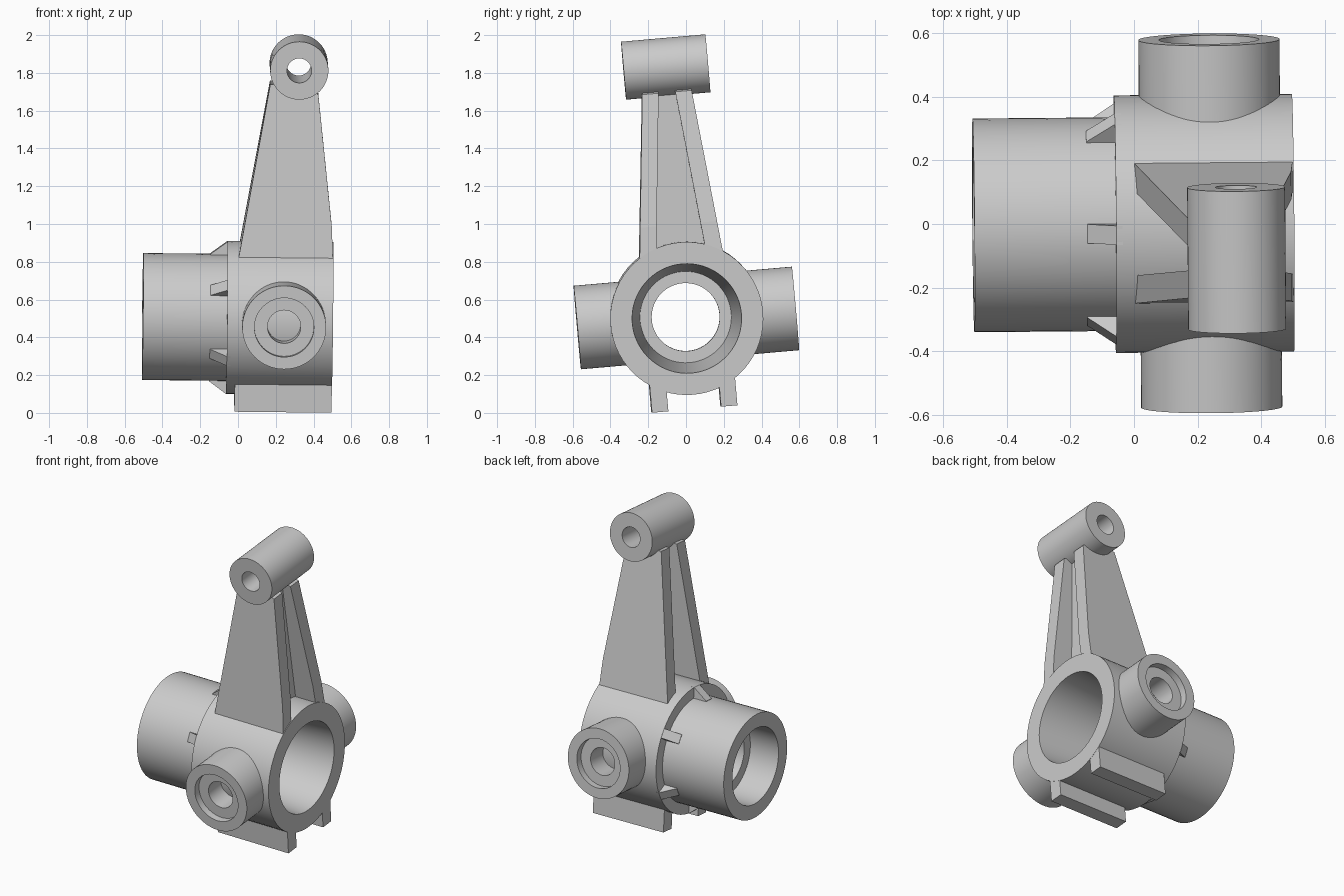
import bpy, bmesh, math
from mathutils import Matrix, Vector

if "Cube" in bpy.data.objects:
    bpy.data.objects.remove(bpy.data.objects["Cube"])

steel = bpy.data.materials.new("grey_metal")
steel.diffuse_color = (0.6, 0.6, 0.6, 1)
steel.use_nodes = True
steel.node_tree.nodes["Principled BSDF"].inputs["Base Color"].default_value = steel.diffuse_color

# Whole casting leans a few degrees about its bore axis
POSE = Matrix.Translation((0, 0, 0.505)) @ (
    Matrix.Rotation(math.radians(0.5), 4, 'Z')
    @ Matrix.Rotation(math.radians(0.6), 4, 'Y')
    @ Matrix.Rotation(math.radians(5), 4, 'X'))


def finish(name, bm, smooth=False):
    bmesh.ops.remove_doubles(bm, verts=bm.verts, dist=1e-5)
    bmesh.ops.recalc_face_normals(bm, faces=bm.faces)
    mesh = bpy.data.meshes.new(name)
    bm.to_mesh(mesh)
    bm.free()
    mesh.materials.append(steel)
    ob = bpy.data.objects.new(name, mesh)
    bpy.context.collection.objects.link(ob)
    ob.matrix_world = POSE
    if smooth:
        bpy.ops.object.select_all(action='DESELECT')
        ob.select_set(True)
        bpy.context.view_layer.objects.active = ob
        bpy.ops.object.shade_smooth_by_angle(angle=math.radians(30))
    return ob


def lathe(name, profile, place=Matrix(), closed=True, steps=64):
    """Revolve (along, radius) points about the x axis, then place."""
    bm = bmesh.new()
    vs = [bm.verts.new((a, 0, r)) for a, r in profile]
    pairs = list(zip(vs, vs[1:] + vs[:1]))
    es = [bm.edges.new(p) for p in (pairs if closed else pairs[:-1])]
    bmesh.ops.spin(bm, geom=vs + es, cent=(0, 0, 0), axis=(1, 0, 0),
                   angle=2 * math.pi, steps=steps, use_merge=True)
    bm.transform(place)
    return finish(name, bm, True)


def loft(name, ring_a, ring_b):
    """Solid between two matching outlines."""
    bm = bmesh.new()
    a = [bm.verts.new(p) for p in ring_a]
    b = [bm.verts.new(p) for p in ring_b]
    bm.faces.new(a)
    bm.faces.new(b)
    for i in range(len(a)):
        j = (i + 1) % len(a)
        bm.faces.new((a[i], a[j], b[j], b[i]))
    return finish(name, bm)


# Hub and sleeve with tapered bore and inner flange
lathe("hub", [(0.5, 0.405), (-0.06, 0.405), (-0.06, 0.336), (-0.505, 0.336),
              (-0.505, 0.245), (-0.3, 0.245), (-0.3, 0.18), (-0.2, 0.18),
              (-0.2, 0.242), (0.5, 0.29)])

# Side bosses with a shallow recess and a blind hole
for side, label in ((-1, "front"), (1, "back")):
    place = Matrix.Translation((0.24, 0, 0)) @ Matrix.Rotation(
        side * math.pi / 2, 4, 'Z')
    lathe(label + "_boss", [(0.31, 0), (0.31, 0.222), (0.58, 0.222), (0.58, 0.157),
                            (0.535, 0.157), (0.535, 0.088), (0.34, 0.088), (0.34, 0)],
          place, closed=False)

# Top eye with through hole
lathe("top_eye", [(-0.224, 0.154), (0.224, 0.154), (0.224, 0.065), (-0.224, 0.065)],
      Matrix.Translation((0.308, 0.006, 1.334)) @ Matrix.Rotation(math.pi / 2, 4, 'Z'))

# Arm: two leaning tapered plates joined by a web
plate = [(0.007, 0.30), (-0.001, 0.34), (0.156, 1.25), (0.30, 1.25),
         (0.411, 1.2), (0.49, 0.5), (0.498, 0.30)]
for side, label in ((-1, "front"), (1, "back")):
    loft(label + "_arm_plate",
         [(x, side * (0.225 - 0.104 * (z - 0.3)), z) for x, z in plate],
         [(x, side * (0.137 - 0.103 * (z - 0.3)), z) for x, z in plate])
web = [(-0.16, 0.33), (0.16, 0.33), (0.07, 1.22), (-0.07, 1.22)]
loft("arm_web", [(0.27, y, z) for y, z in web], [(0.35, y, z) for y, z in web])

# Bottom lugs
for side, label in ((-1, "front"), (1, "back")):
    lug = [(side * y, z) for y, z in ((0.14, -0.33), (0.227, -0.31),
                                      (0.227, -0.481), (0.14, -0.481))]
    loft(label + "_lug", [(-0.015, y, z) for y, z in lug], [(0.499, y, z) for y, z in lug])

# Six gussets around the sleeve
for i in range(6):
    turn = Matrix.Rotation(i * math.pi / 3, 4, 'X')
    tri = [(-0.15, 0.325), (-0.15, 0.338), (-0.06, 0.404), (-0.04, 0.404), (-0.04, 0.325)]
    loft("gusset_%d" % (i + 1), *[[turn @ Vector((x, w, z)) for x, z in tri]
                                  for w in (-0.03, 0.03)])
